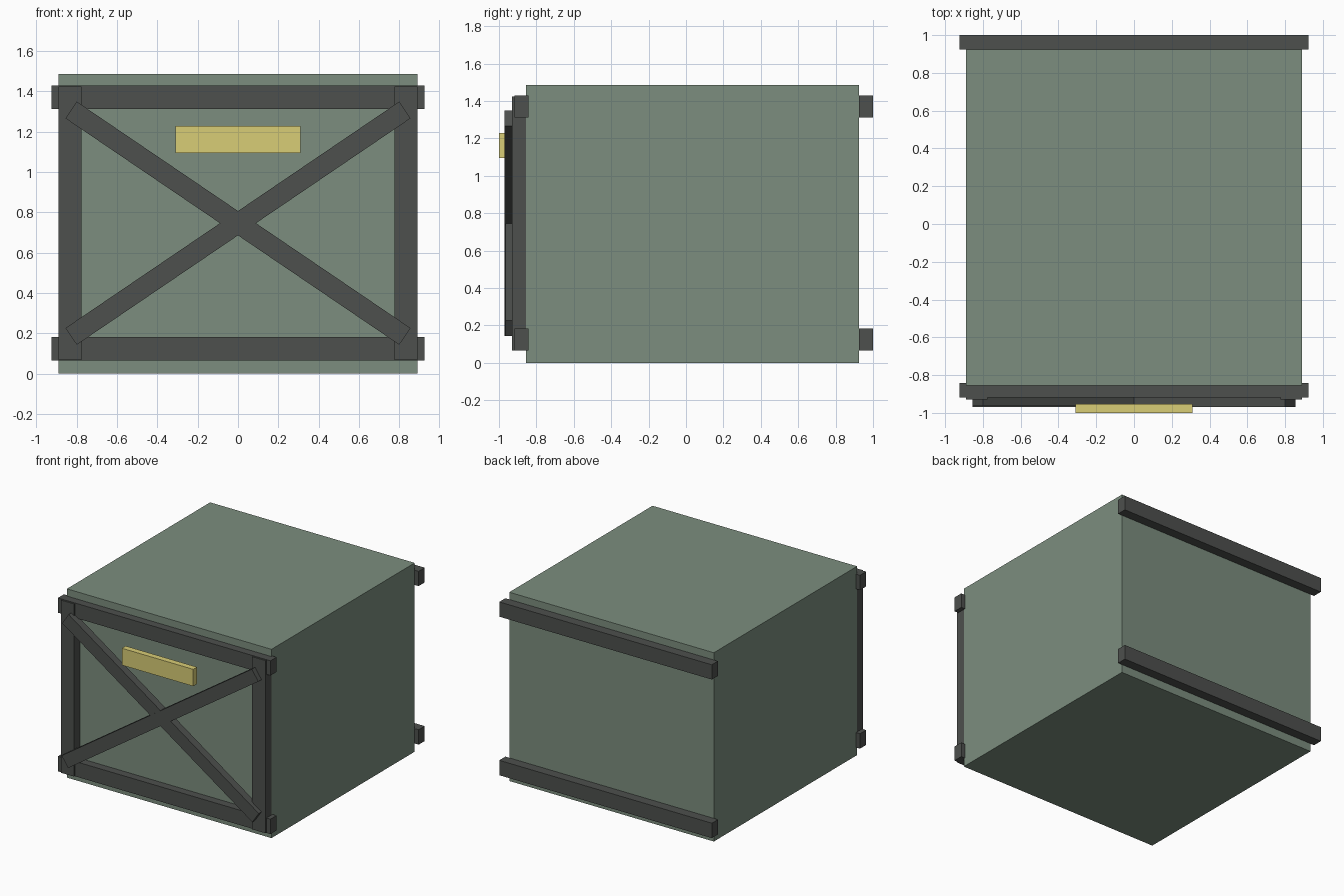
import bpy, bmesh, math
from mathutils import Matrix

if "Cube" in bpy.data.objects:
    bpy.data.objects.remove(bpy.data.objects["Cube"])


def material(name, rgb):
    m = bpy.data.materials.new(name)
    m.diffuse_color = (*rgb, 1)
    m.use_nodes = True
    m.node_tree.nodes["Principled BSDF"].inputs["Base Color"].default_value = m.diffuse_color
    return m


GREEN = material("sage_green", (0.20, 0.27, 0.21))
DARK = material("dark_grey", (0.075, 0.08, 0.075))
YELLOW = material("pale_yellow", (0.69, 0.61, 0.18))


def box(name, x, y, z, mat, tilt=0):
    """Box from (min, max) ranges, optionally tilted about its own y axis."""
    ranges = (x, y, z)
    bm = bmesh.new()
    bmesh.ops.create_cube(bm, size=1,
                          matrix=Matrix.Diagonal([b - a for a, b in ranges] + [1]))
    mesh = bpy.data.meshes.new(name)
    bm.to_mesh(mesh)
    bm.free()
    mesh.materials.append(mat)
    obj = bpy.data.objects.new(name, mesh)
    obj.location = [(a + b) / 2 for a, b in ranges]
    obj.rotation_euler.y = tilt
    bpy.context.collection.objects.link(obj)
    return obj


# Crate body
box("crate_body", (-0.89, 0.89), (-0.855, 0.925), (0, 1.485), GREEN)

# Horizontal rails, front and back
for side, y in (("front", (-0.918, -0.842)), ("back", (0.924, 1.0))):
    for level, z in (("lower", (0.065, 0.182)), ("upper", (1.312, 1.428))):
        box(f"{side}_{level}_rail", (-0.925, 0.925), y, z, DARK)

# Front corner posts
for side, x in (("left", (-0.89, -0.775)), ("right", (0.775, 0.89))):
    box(f"front_{side}_post", x, (-0.93, -0.853), (0.067, 1.425), DARK)

# Crossed front braces, one lying slightly proud of the other
angle = math.atan2(1.122, 1.654)
for name, y, tilt in (("rising_brace", (-0.970, -0.908), -angle),
                      ("falling_brace", (-0.964, -0.903), angle)):
    box(name, (-1.0, 1.0), y, (0.696, 0.796), DARK, tilt)

# Label plate
box("label_plate", (-0.31, 0.31), (-1.0, -0.953), (1.095, 1.228), YELLOW)
